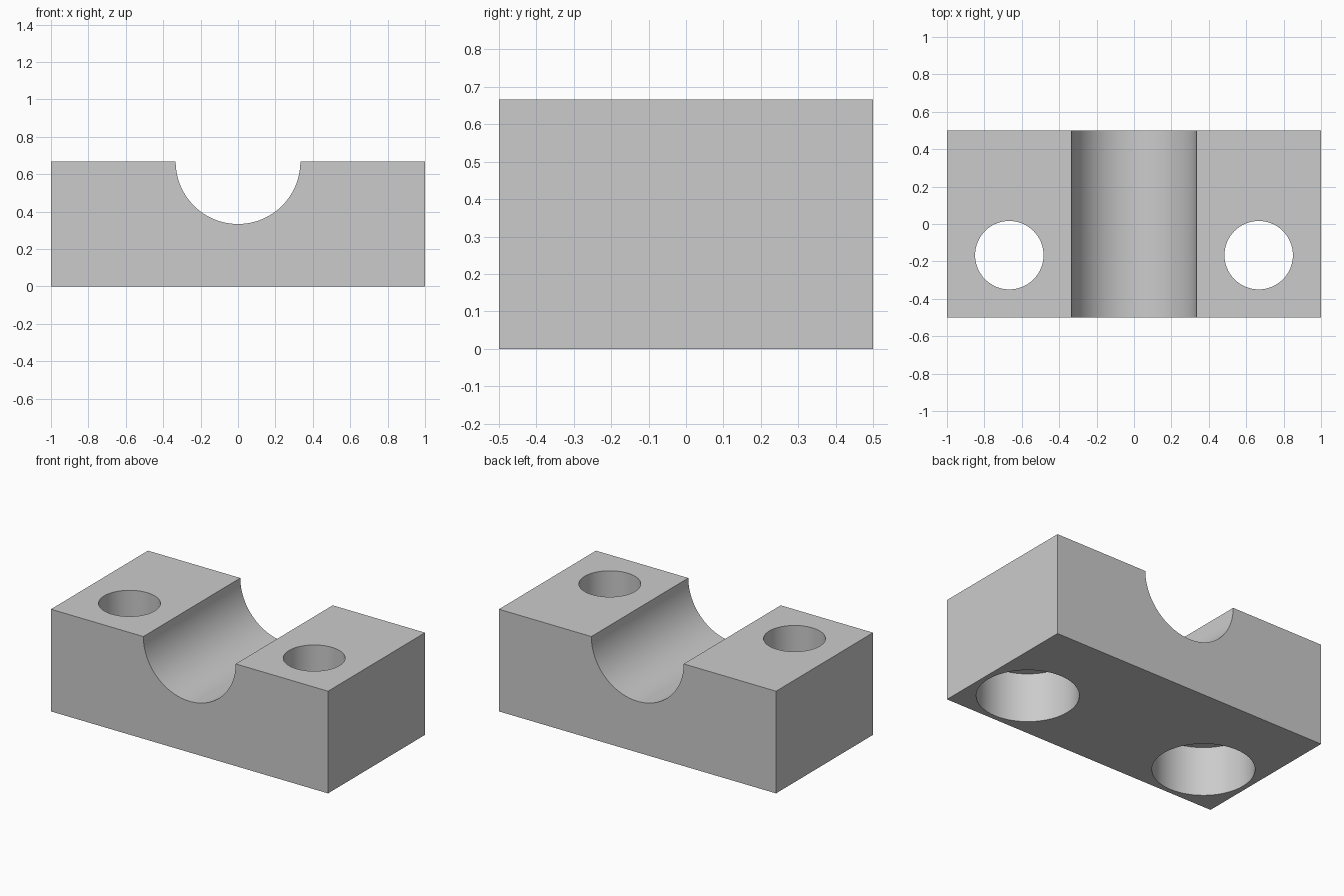
import bpy
import math
from mathutils import Vector

default_cube = bpy.data.objects.get("Cube")
if default_cube:
    bpy.data.objects.remove(default_cube, do_unlink=True)

HALF_W, HALF_D, HEIGHT = 1.0, 0.5, 2 / 3
GROOVE_R = 1 / 3
HOLE_X, HOLE_Y = 2 / 3, -1 / 6
BOLT_R, BORE_R, BORE_DEPTH = 0.183, 0.3, 0.32

grey = bpy.data.materials.new("plain grey")
grey.use_nodes = True
grey.diffuse_color = (0.6, 0.6, 0.6, 1)
grey.node_tree.nodes["Principled BSDF"].inputs["Base Color"].default_value = grey.diffuse_color

# Block: front outline with a half-round groove, extruded from front to back
STEPS = 48
outline = [(-HALF_W, 0), (HALF_W, 0), (HALF_W, HEIGHT)]
for i in range(STEPS + 1):
    a = math.pi * i / STEPS
    outline.append((GROOVE_R * math.cos(a), HEIGHT - GROOVE_R * math.sin(a)))
outline.append((-HALF_W, HEIGHT))

n = len(outline)
verts = [Vector((x, y, z)) for y in (-HALF_D, HALF_D) for x, z in outline]
faces = [tuple(range(n)), tuple(reversed(range(n, 2 * n)))]
faces += [(i, i + n, (i + 1) % n + n, (i + 1) % n) for i in range(n)]
mesh = bpy.data.meshes.new("clamp_block")
mesh.from_pydata(verts, [], faces)
mesh.materials.append(grey)
block = bpy.data.objects.new("clamp_block", mesh)
bpy.context.collection.objects.link(block)


def drill(name, x, radius, bottom, top):
    """Cut a vertical round hole through the block between two heights."""
    bpy.ops.mesh.primitive_cylinder_add(
        vertices=64, radius=radius, depth=top - bottom,
        location=(x, HOLE_Y, (top + bottom) / 2))
    cutter = bpy.context.object
    cutter.name = name
    cutter.hide_render = True
    cutter.data.materials.append(grey)
    cut = block.modifiers.new(name, "BOOLEAN")
    cut.operation = "DIFFERENCE"
    cut.solver = "EXACT"
    cut.object = cutter
    bpy.context.view_layer.objects.active = block
    bpy.ops.object.modifier_apply(modifier=cut.name)
    bpy.data.objects.remove(cutter, do_unlink=True)


# Bolt holes, each with a wide counterbore from below
for side, x in (("left", HOLE_X), ("right", -HOLE_X)):
    drill(side + "_counterbore", x, BORE_R, -0.1, BORE_DEPTH)
    drill(side + "_bolt_hole", x, BOLT_R, BORE_DEPTH - 0.1, HEIGHT + 0.1)

# Smooth the curved walls, keep the edges crisp
bpy.ops.object.select_all(action="DESELECT")
block.select_set(True)
bpy.context.view_layer.objects.active = block
bpy.ops.object.shade_smooth_by_angle(angle=math.radians(30))
